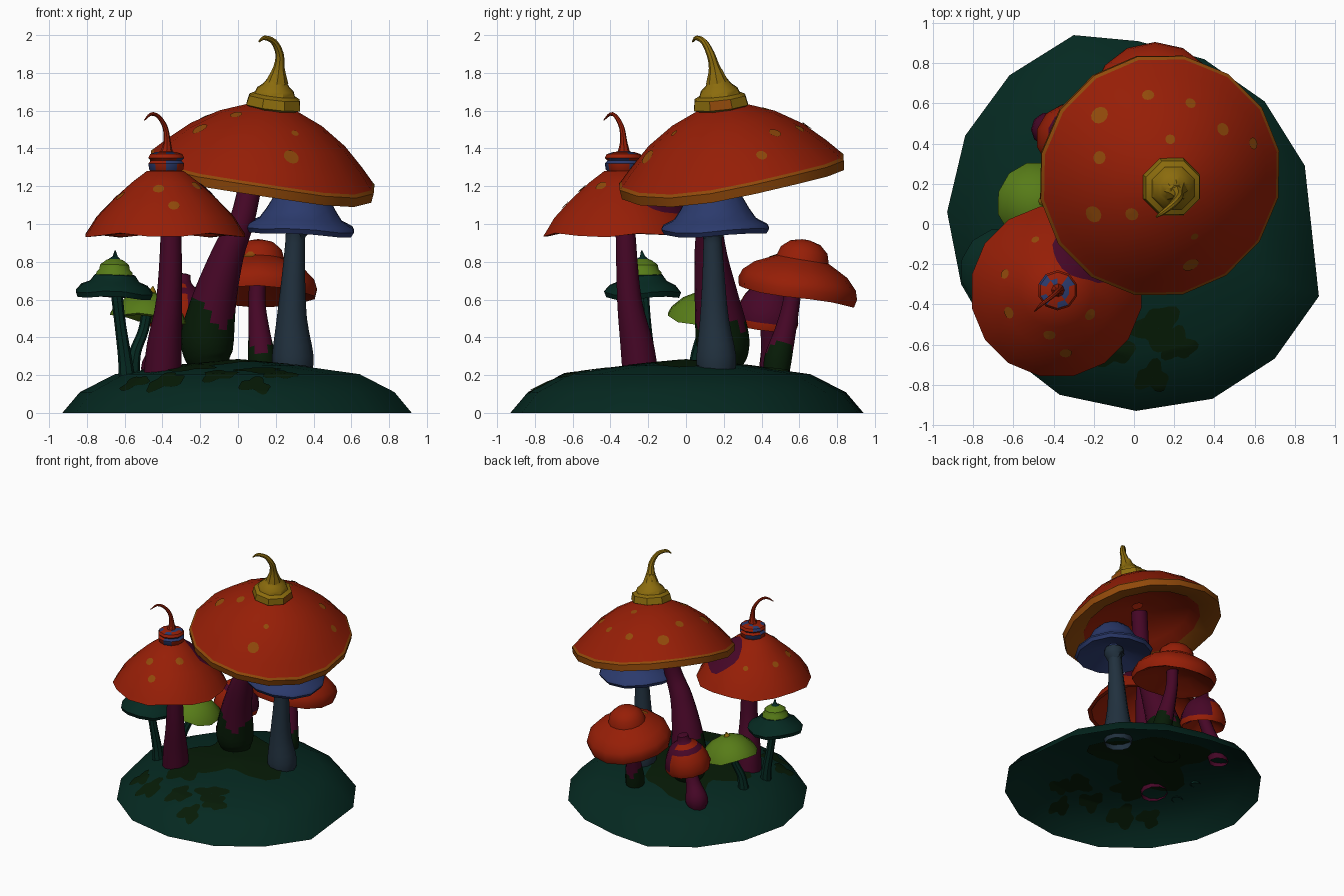
import bpy, random
from math import sin, cos, pi, radians
from mathutils import Vector
from mathutils.bvhtree import BVHTree

random.seed(4)
if "Cube" in bpy.data.objects:
    bpy.data.objects.remove(bpy.data.objects["Cube"])


def colour(name, r, g, b):
    m = bpy.data.materials.new(name)
    m.use_nodes = True
    m.diffuse_color = (r, g, b, 1)
    m.node_tree.nodes["Principled BSDF"].inputs["Base Color"].default_value = (r, g, b, 1)
    return m


orange = colour("orange red", .305, .013, .002)
amber = colour("amber", .28, .066, .003)
gold = colour("gold", .26, .15, .004)
plum = colour("plum", .062, .002, .02)
green = colour("deep green", .0015, .022, .015)
olive = colour("dark olive", .002, .011, .002)
blue = colour("blue", .024, .042, .15)
slate = colour("slate", .015, .03, .048)
lime = colour("leaf green", .095, .2, .009)


def build(name, verts, faces, mats, index=None, angle=40):
    me = bpy.data.meshes.new(name)
    me.from_pydata(verts, [], faces)
    for m in mats:
        me.materials.append(m)
    if index:
        me.polygons.foreach_set("material_index", index)
    me.shade_smooth()
    me.set_sharp_from_angle(angle=radians(angle))
    ob = bpy.data.objects.new(name, me)
    bpy.context.collection.objects.link(ob)
    return ob


def skin(rows, sides):
    """Quads joining consecutive rings of vertices."""
    return [(i * sides + j, i * sides + (j + 1) % sides,
             (i + 1) * sides + (j + 1) % sides, (i + 1) * sides + j)
            for i in range(rows - 1) for j in range(sides)]


def recolour(ob, mat, rule):
    ob.data.materials.append(mat)
    slot = len(ob.data.materials) - 1
    for p in ob.data.polygons:
        if rule(p.center):
            p.material_index = slot


def smooth_path(pts, steps):
    """Catmull-Rom through (x, y, z, radius) points."""
    p = [Vector(q) for q in pts]
    p = [p[0] * 2 - p[1]] + p + [p[-1] * 2 - p[-2]]
    out = []
    for a, b, c, d in zip(p, p[1:], p[2:], p[3:]):
        for k in range(steps):
            t = k / steps
            out.append(b + (c - a) * t / 2 + (a * 2 - b * 5 + c * 4 - d) * t * t / 2
                       + (b * 3 - a - c * 3 + d) * t ** 3 / 2)
    return out + [p[-2]]


def tube(name, pts, mat, sides=10, steps=4):
    path = smooth_path(pts, steps)
    verts = []
    for i, q in enumerate(path):
        along = path[min(i + 1, len(path) - 1)].xyz - path[max(i - 1, 0)].xyz
        turn = Vector((0, 0, 1)).rotation_difference(along)
        for j in range(sides):
            a = 2 * pi * j / sides
            verts.append(q.xyz + turn @ Vector((cos(a), sin(a), 0)) * max(q.w, .002))
    n = len(verts)
    return build(name, verts, skin(len(path), sides) + [tuple(range(n - sides, n))], [mat])


def cap(name, centre, lean, profile, mats, sides=14, wave=0, waves=4):
    """Lathe of (radius, height, material slot) around a leaning axis, top to underside."""
    turn = Vector((0, 0, 1)).rotation_difference(Vector((*lean, 1)))
    widest = max(p[0] for p in profile)
    verts, index = [], []
    for r, h, _ in profile:
        for j in range(sides):
            a = 2 * pi * (j + .5) / sides
            lift = wave * (r / widest) ** 4 * sin(waves * a)
            verts.append(Vector(centre) + turn @ Vector((r * cos(a), r * sin(a), h + lift)))
    for p in profile[1:]:
        index += [p[2]] * sides
    faces = [f[::-1] for f in skin(len(profile), sides)] + [tuple(range(sides))]
    return build(name, verts, faces, mats, index + [profile[0][2]])


def patch(name, ob, x, y, r, mat, ragged=0, rings=2, sides=12, lift=.005):
    """Thin painted blotch draped on a part, seen square to its surface."""
    tree = BVHTree.FromPolygons([v.co for v in ob.data.vertices],
                                [tuple(p.vertices) for p in ob.data.polygons])
    start, facing, _, _ = tree.ray_cast(Vector((x, y, 3)), Vector((0, 0, -1)))
    if facing.z < 0:
        facing = -facing
    turn = Vector((0, 0, 1)).rotation_difference(facing)
    f, g = x * 40, y * 40
    verts = []
    for k in range(rings + 1):
        for j in range(sides):
            a = 2 * pi * j / sides
            d = r * max(k / rings, .01) * (1 + ragged * (sin(3 * a + f) + .7 * sin(5 * a + g)))
            hit, normal, _, _ = tree.ray_cast(
                start + facing * .3 + turn @ Vector((d * cos(a), d * sin(a), 0)), -facing)
            if hit is None:
                return
            verts.append(hit + normal * (lift if normal.dot(facing) > 0 else -lift))
    build(name, verts, skin(rings + 1, sides), [mat])


# Mound: uneven outline, open underneath, moss blotches inside and out
outline = [(-.3, .94), (.02, .91), (.35, .82), (.65, .61), (.85, .29), (.92, -.36),
           (.7, -.67), (.39, -.87), (.01, -.93), (-.37, -.85), (-.68, -.61),
           (-.86, -.3), (-.93, .06), (-.84, .44), (-.62, .74)][::-1]
levels = [(1, 0), (.9, .11), (.7, .205), (.35, .25), (.01, .28)]
n = len(outline)
mound = build("mound", [(x * s, y * s, z) for s, z in levels for x, y in outline],
              skin(len(levels), n) + [tuple(range(n * 4, n * 5))], [green], angle=50)
for x, y, r in [(-.1, .08, .38), (.12, -.52, .11), (.22, -.6, .08), (.09, -.76, .08),
                (-.1, -.62, .09), (-.38, -.6, .1), (-.55, -.48, .08), (-.25, -.35, .12)]:
    for lift in (.005, -.005):
        patch("moss_patch", mound, x, y, r, olive, .22, 6, 28, lift)

# Great mushroom
stem = tube("great_stem", [(-.15, .2, .25, .1), (-.16, .2, .32, .132), (-.16, .19, .42, .14),
                           (-.12, .16, .62, .115), (-.05, .13, .85, .085),
                           (.03, .13, 1.05, .065), (.1, .18, 1.4, .06)], plum, 16, 7)
recolour(stem, olive, lambda c: c.z < min(.6, .42 + 1.6 * abs(c.x + .09)))
great = cap("great_cap", (.13, .24, 1.28), (.155, -.15),
            [(.02, .365, 0), (.14, .338, 0), (.28, .278, 0), (.42, .185, 0), (.53, .08, 0),
             (.595, .01, 0), (.61, -.005, 1), (.605, -.055, 1), (.45, -.02, 1),
             (.38, .04, 0), (.2, .11, 0), (.04, .14, 0)], [orange, amber], 16, .012, 3)
for x, y, r in [(-.17, .54, .045), (.07, .64, .03), (.28, .6, .027), (.44, .47, .033),
                (.59, .4, .03), (-.17, .33, .033), (.18, .42, .025), (-.01, .05, .033),
                (-.2, .05, .043), (.28, -.2, .043), (.3, -.06, .02)]:
    patch("great_spot", great, x, y, r, amber)
finial = cap("great_finial", (.187, .185, 1.62), (.12, -.11),
             [(.03, .2, 0), (.045, .155, 0), (.075, .115, 0), (.105, .09, 0), (.115, .065, 0),
              (.145, .05, 0), (.155, 0, 0), (.1, -.02, 0)], [gold], 8)
recolour(finial, amber, lambda c: random.random() < .06)
tube("great_hook", [(.207, .165, 1.75, .06), (.217, .15, 1.83, .03), (.22, .13, 1.9, .022),
                    (.19, .095, 1.965, .017), (.14, .055, 1.985, .012), (.11, .035, 1.965, .004)],
     gold, 8, 3)

# Second mushroom
tube("second_stem", [(-.4, -.24, .2, .1), (-.39, -.26, .36, .092), (-.365, -.3, .6, .068),
                     (-.355, -.32, .95, .055), (-.37, -.33, 1.2, .05)], plum)
second = cap("second_cap", (-.385, -.335, .95), (0, 0),
             [(.02, .34, 0), (.1, .33, 0), (.18, .27, 0), (.28, .18, 0), (.37, .085, 0),
              (.41, .02, 0), (.43, -.01, 0), (.4, -.01, 0), (.3, .1, 0), (.15, .2, 0),
              (.03, .23, 0)], [orange], 16, .012, 5)
for x, y, r in [(-.64, -.25, .025), (-.62, -.44, .03), (-.42, -.55, .03),
                (-.34, -.64, .03), (-.22, -.45, .03), (-.49, -.08, .02)]:
    patch("second_spot", second, x, y, r, amber)
patch("second_stain", second, -.24, -.145, .165, plum, .06, 6, 20)
knob = cap("second_knob", (-.38, -.33, 1.265), (0, 0),
           [(.02, .12, 0), (.06, .115, 0), (.09, .105, 0), (.1, .085, 0), (.085, .07, 0),
            (.1, .055, 0), (.095, .025, 0), (.075, 0, 0)], [orange], 10)
recolour(knob, blue, lambda c: random.random() < .28)
tube("second_hook", [(-.38, -.33, 1.36, .04), (-.375, -.33, 1.43, .02),
                     (-.385, -.34, 1.51, .014), (-.42, -.37, 1.568, .011),
                     (-.46, -.4, 1.582, .009), (-.495, -.435, 1.55, .003)], orange, 8, 3)

# Blue mushroom
tube("blue_stem", [(.29, .16, .2, .1), (.29, .16, .3, .11), (.285, .15, .5, .08),
                   (.295, .145, .75, .06), (.305, .14, .95, .052), (.31, .14, .97, .075),
                   (.31, .14, 1.02, .07)], slate, 10, 3)
cap("blue_cap", (.33, .155, .98), (.05, -.03),
    [(.02, .225, 0), (.1, .21, 0), (.15, .165, 0), (.19, .095, 0), (.225, .045, 0),
     (.285, .015, 0), (.295, -.005, 0), (.28, -.03, 0), (.19, .005, 0), (.03, .06, 0)],
    [blue], 12, .008, 3)

# Rear mushroom
rear = tube("rear_stem", [(.13, .48, .23, .07), (.125, .49, .3, .072), (.11, .53, .45, .055),
                          (.1, .56, .6, .045), (.11, .58, .78, .045)], plum, 12, 6)
recolour(rear, olive, lambda c: c.z < .35 + .05 * sin(40 * c.x))
rear_top = cap("rear_cap", (.105, .59, .65), (.02, .17),
               [(.02, .27, 0), (.08, .255, 0), (.125, .215, 0), (.14, .165, 0), (.17, .15, 0),
                (.25, .11, 0), (.305, .055, 0), (.32, .01, 0), (.31, -.035, 0), (.27, -.02, 0),
                (.15, .04, 0), (.03, .06, 0)], [orange], 14, .008, 3)
patch("rear_spot", rear_top, .06, .47, .035, amber)

# Plum-topped small mushroom
tube("plum_stem", [(-.43, .47, .17, .07), (-.425, .47, .25, .085), (-.38, .45, .36, .055),
                   (-.32, .43, .52, .045)], plum)
cup = cap("plum_cap", (-.315, .425, .48), (.1, .12),
          [(.02, .26, 1), (.04, .255, 1), (.045, .22, 1), (.06, .2, 1), (.1, .175, 0),
           (.13, .14, 1), (.16, .08, 0), (.175, .01, 0), (.165, -.03, 0), (.13, 0, 0),
           (.03, .05, 0)], [orange, plum], 12)
recolour(cup, plum, lambda c: c.x > -.27 and c.z > .49)

# Leaf-green mushroom
tube("leaf_stem", [(-.56, .05, .21, .042), (-.545, .06, .32, .032), (-.5, .09, .44, .028),
                   (-.475, .105, .58, .03)], green, 8)
cap("leaf_cap", (-.475, .105, .515), (.13, .06),
    [(.015, .125, 0), (.07, .115, 0), (.13, .085, 0), (.19, .025, 0), (.208, -.015, 0),
     (.185, -.02, 0), (.1, .03, 0), (.03, .05, 0)], [lime], 12, .014, 3)
tube("leaf_tip", [(-.455, .113, .625, .03), (-.452, .115, .65, .015),
                  (-.45, .12, .67, .003)], gold, 8, 1)

# Dark green mushroom with a pale crown
tube("dark_stem", [(-.59, -.2, .2, .043), (-.6, -.2, .3, .036), (-.625, -.215, .48, .03),
                   (-.645, -.23, .66, .032)], green, 8)
cap("dark_cap", (-.655, -.23, .635), (.04, -.02),
    [(.05, .11, 0), (.11, .095, 0), (.135, .06, 0), (.18, .04, 0), (.21, .005, 0),
     (.2, -.022, 0), (.17, -.02, 1), (.03, .01, 1)], [green, slate], 12, .01, 3)
cap("dark_crown", (-.655, -.23, .715), (.03, 0),
    [(.01, .105, 0), (.045, .095, 0), (.08, .07, 0), (.085, .045, 0), (.1, .03, 0),
     (.105, 0, 0)], [lime], 10)
tube("dark_tip", [(-.652, -.23, .81, .035), (-.65, -.23, .828, .014),
                  (-.65, -.235, .86, .003)], green, 8, 1)
